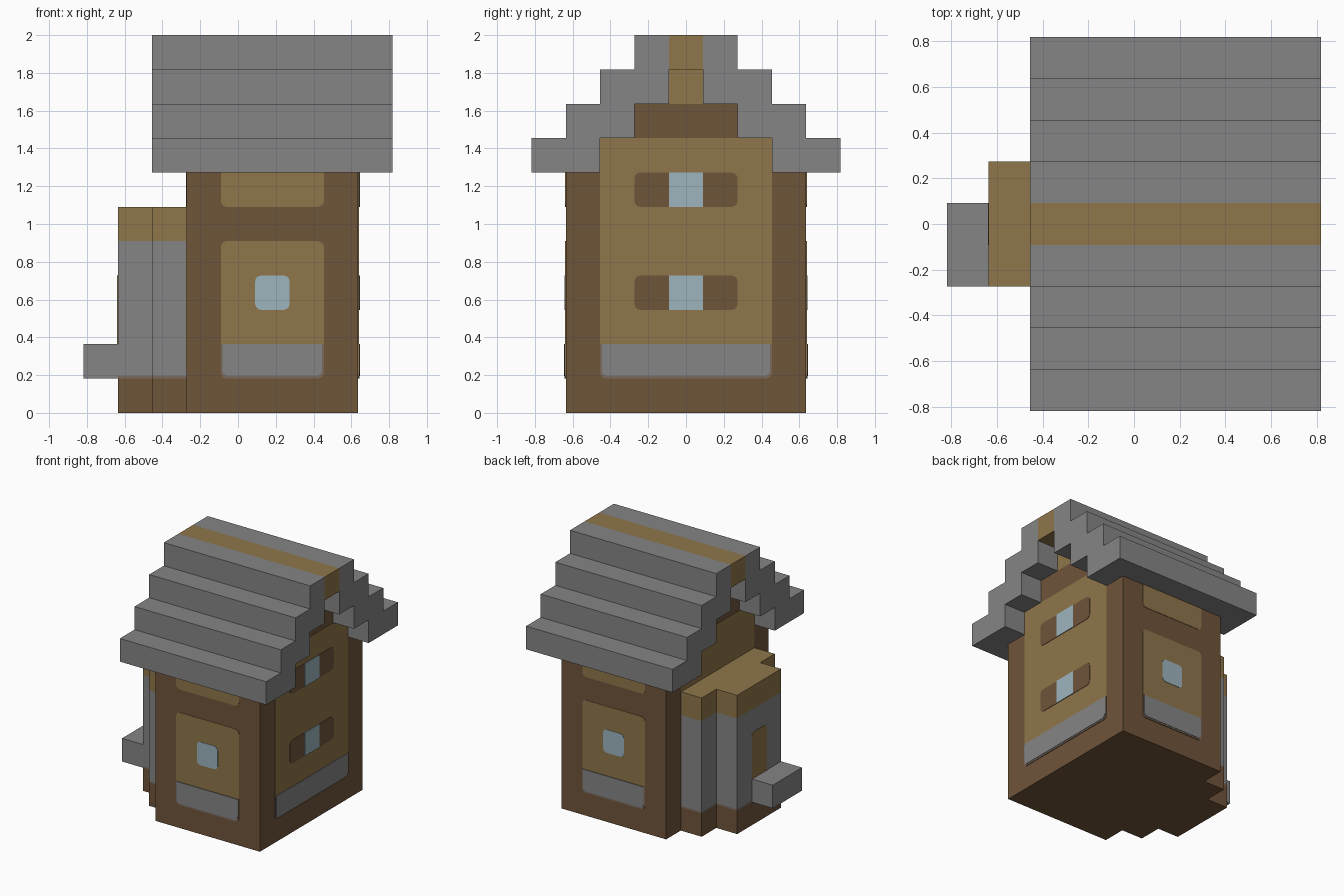
import bpy
import bmesh
import math
from mathutils import Vector

if "Cube" in bpy.data.objects:
    bpy.data.objects.remove(bpy.data.objects["Cube"])

UNIT = 2 / 11        # one building block
MID = 4.5            # block coordinate of the centre in x and y
LAYER = 0.016        # thickness step of painted plates, in blocks


def material(name, rgb):
    mat = bpy.data.materials.new(name)
    mat.use_nodes = True
    mat.diffuse_color = (*rgb, 1)
    mat.node_tree.nodes["Principled BSDF"].inputs["Base Color"].default_value = (*rgb, 1)
    return mat


STONE = material("grey stone", (0.235, 0.235, 0.235))
PLANK = material("tan planks", (0.275, 0.181, 0.069))
LOG = material("brown logs", (0.159, 0.089, 0.042))
GLASS = material("pale blue glass", (0.337, 0.462, 0.515))
RIM = material("stone rim", (0.195, 0.147, 0.112))


def prism(name, outline, axis, lo, hi, mat):
    """Extrude an outline, given in block units, along one axis."""
    def place(p, d):
        c = list(p)
        c.insert("xyz".index(axis), d)
        return Vector((c[0] - MID, c[1] - MID, c[2])) * UNIT

    bm = bmesh.new()
    start = [bm.verts.new(place(p, lo)) for p in outline]
    end = [bm.verts.new(place(p, hi)) for p in outline]
    bm.faces.new(start)
    bm.faces.new(end)
    for i in range(len(outline)):
        j = (i + 1) % len(outline)
        bm.faces.new((start[i], start[j], end[j], end[i]))
    bmesh.ops.recalc_face_normals(bm, faces=bm.faces)
    mesh = bpy.data.meshes.new(name)
    bm.to_mesh(mesh)
    bm.free()
    mesh.materials.append(mat)
    obj = bpy.data.objects.new(name, mesh)
    bpy.context.collection.objects.link(obj)
    return obj


def rect(a0, a1, b0, b1, bottom=0, top=0):
    """Rectangle outline with optional rounded bottom and top corners."""
    pts = []
    corners = ((a0, b0, 1, 1, bottom), (a1, b0, -1, 1, bottom),
               (a1, b1, -1, -1, top), (a0, b1, 1, -1, top))
    for k, (a, b, sa, sb, r) in enumerate(corners):
        if not r:
            pts.append((a, b))
            continue
        for s in range(4):
            t = math.pi + k * math.pi / 2 + s * math.pi / 6
            pts.append((a + sa * r + r * math.cos(t), b + sb * r + r * math.sin(t)))
    return pts


def mirrored(half):
    """Close a half outline across the centre line."""
    return half + [(2 * MID - a, b) for a, b in reversed(half)]


def plate(name, axis, plane, side, layer, outline, mat):
    prism(name, outline, axis, plane, plane + side * layer * LAYER, mat)


R = 0.17

# House body with stepped gable
prism("house_walls", mirrored([(1, 0), (1, 7), (2, 7), (2, 8), (3, 8), (3, 9)]),
      "x", 3, 8, LOG)
prism("gable_peak", rect(4, 5, 9, 10), "x", 3, 8, PLANK)

# Stepped roof slopes and ridge
slope = [(0, 7), (2, 7), (2, 8), (3, 8), (3, 9), (4, 9), (4, 11), (3, 11),
         (3, 10), (2, 10), (2, 9), (1, 9), (1, 8), (0, 8)]
prism("front_roof_slope", slope, "x", 2, 9, STONE)
prism("back_roof_slope", [(2 * MID - y, z) for y, z in slope], "x", 2, 9, STONE)
prism("roof_ridge", rect(4, 5, 10, 11), "x", 2, 9, PLANK)


def stone_footing(name, axis, plane, side, a0, a1):
    plate(name + "_footing_rim", axis, plane, side, 2, rect(a0, a1, 1, 2, R), RIM)
    plate(name + "_footing", axis, plane, side, 3,
          rect(a0 + 0.05, a1 - 0.05, 1.07, 2, R), STONE)


# Long walls: plank panels, footing and square window
for name, plane, side in (("front", 1, -1), ("back", 8, 1)):
    plate(name + "_panel", "y", plane, side, 1, rect(4, 7, 1, 5, R, R), PLANK)
    plate(name + "_upper_panel", "y", plane, side, 1, rect(4, 7, 6, 7, R), PLANK)
    plate(name + "_window", "y", plane, side, 2, rect(5, 6, 3, 4, R, R), GLASS)
    stone_footing(name, "y", plane, side, 4, 7)

# Gable walls: tall panels
plate("left_panel", "x", 8, 1, 1, rect(2, 7, 1, 8, R), PLANK)
plate("right_panel", "x", 3, -1, 1, rect(2, 7, 1, 8, R), PLANK)
stone_footing("left", "x", 8, 1, 2, 7)

# Shuttered windows on the left gable
for name, z in (("lower", 3), ("upper", 6)):
    plate(name + "_shutters", "x", 8, 1, 2, rect(3, 6, z, z + 1, R, R), LOG)
    plate(name + "_window", "x", 8, 1, 3, rect(4, 5, z, z + 1), GLASS)

# Stepped entrance block in horizontal bands
plan = [(3, 2), (2, 2), (2, 3), (1, 3), (1, 6), (2, 6), (2, 7), (3, 7)]
for name, lo, hi, mat in (("base", 0, 1, LOG), ("rim", 1, 1.07, RIM),
                          ("wall", 1.07, 5, STONE), ("top", 5, 6, PLANK)):
    prism("entrance_" + name, plan, "z", lo, hi, mat)

# Door and doorstep
plate("door", "x", 1, -1, 1, rect(4, 5, 1, 4, 0, R), PLANK)
prism("doorstep", rect(3, 5, 1, 2), "x", 0, 1, STONE)
